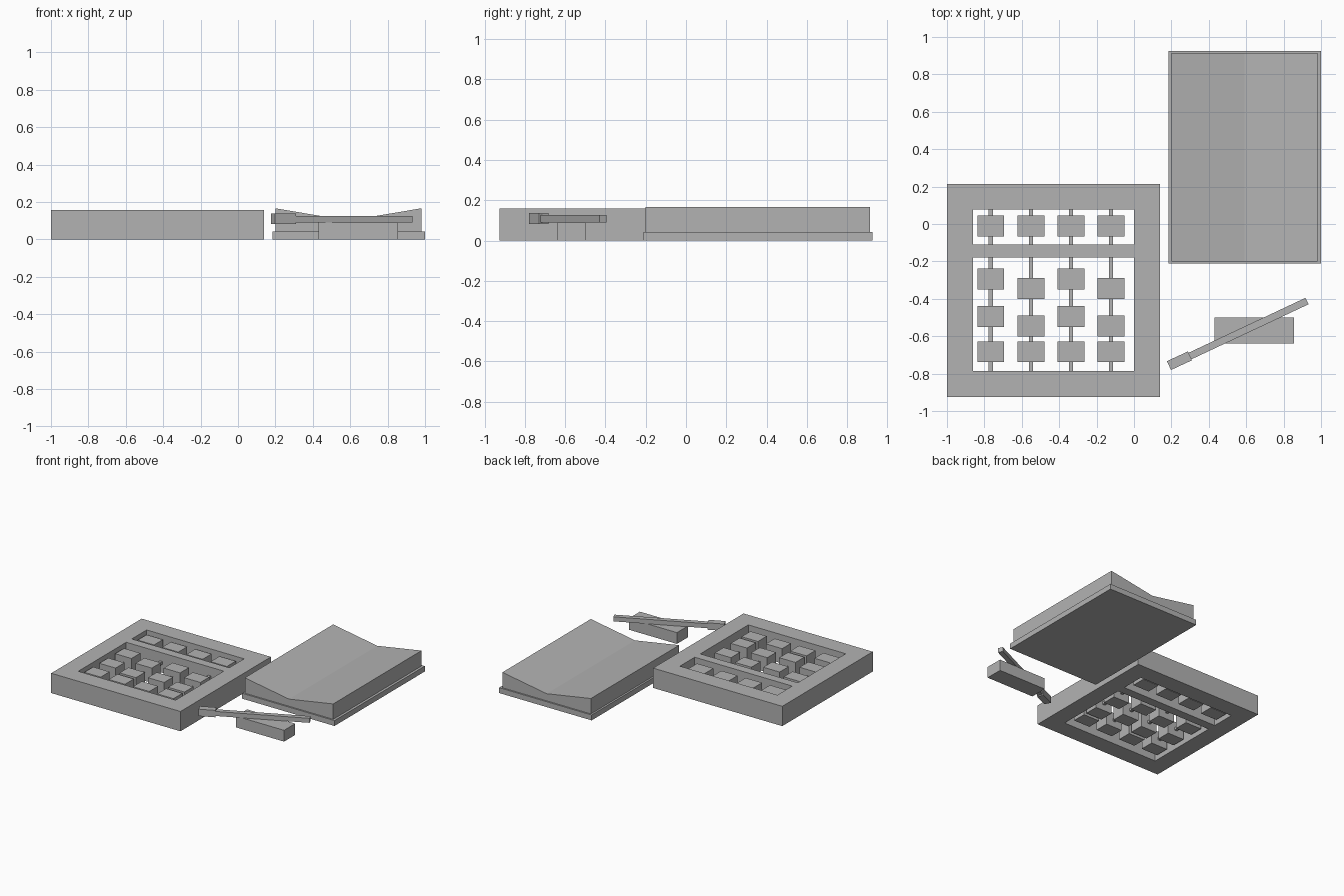
import bpy, bmesh, math
from mathutils import Matrix, Vector

if "Cube" in bpy.data.objects:
    bpy.data.objects.remove(bpy.data.objects["Cube"])

grey = bpy.data.materials.new("plain grey")
grey.diffuse_color = (0.45, 0.45, 0.45, 1)
grey.use_nodes = True
grey.node_tree.nodes["Principled BSDF"].inputs["Base Color"].default_value = grey.diffuse_color


def finish(name, bm):
    bmesh.ops.recalc_face_normals(bm, faces=bm.faces)
    me = bpy.data.meshes.new(name)
    bm.to_mesh(me)
    bm.free()
    me.materials.append(grey)
    ob = bpy.data.objects.new(name, me)
    bpy.context.collection.objects.link(ob)
    return ob


def box(name, x0, x1, y0, y1, z0, z1, angle=0.0):
    """Box between bounds, optionally turned about its own vertical axis."""
    bm = bmesh.new()
    bmesh.ops.create_cube(bm, size=1, matrix=Matrix.Diagonal((x1 - x0, y1 - y0, z1 - z0, 1)))
    ob = finish(name, bm)
    ob.location = ((x0 + x1) / 2, (y0 + y1) / 2, (z0 + z1) / 2)
    ob.rotation_euler.z = angle
    return ob


def bar(name, start, end, width, z0, z1):
    """Horizontal bar running from start to end in plan."""
    a, b = Vector(start), Vector(end)
    c, length, d = (a + b) / 2, (b - a).length, b - a
    box(name, c.x - length / 2, c.x + length / 2, c.y - width / 2, c.y + width / 2,
        z0, z1, math.atan2(d.y, d.x))


# Abacus frame: grid of cells with two openings left out, extruded upward
xs = [-1.0, -0.86, 0.0, 0.14]
ys = [-0.925, -0.785, -0.18, -0.11, 0.077, 0.215]
H = 0.158
bm = bmesh.new()
grid = [[bm.verts.new((x, y, 0)) for y in ys] for x in xs]
for i in range(3):
    for j in range(5):
        if (i, j) not in ((1, 1), (1, 3)):
            bm.faces.new((grid[i][j], grid[i + 1][j], grid[i + 1][j + 1], grid[i][j + 1]))
top = bmesh.ops.extrude_face_region(bm, geom=bm.faces[:])["geom"]
bmesh.ops.translate(bm, vec=(0, 0, H), verts=[v for v in top if isinstance(v, bmesh.types.BMVert)])
finish("abacus_frame", bm)

# Abacus rods and beads, lower beads alternate between two arrangements
for col in range(4):
    x = -0.766 + 0.2143 * col
    box(f"abacus_rod_{col}", x - 0.011, x + 0.011, -0.785, 0.077, H / 2 - 0.011, H / 2 + 0.011)
    shift = -0.05 * (col % 2)
    for row, y in enumerate((-0.011, -0.295 + shift, -0.495 + shift, -0.683)):
        box(f"abacus_bead_{col}_{row}", x - 0.072, x + 0.072, y - 0.056, y + 0.056, 0.02, 0.138)

# Open book: flat cover and a V-topped page block
box("book_cover", 0.185, 1.0, -0.212, 0.925, 0, 0.043)
profile = [(0.2, 0.043), (0.98, 0.043), (0.98, 0.166), (0.59, 0.1), (0.2, 0.166)]
bm = bmesh.new()
face = bm.faces.new([bm.verts.new((x, -0.2, z)) for x, z in profile])
ext = bmesh.ops.extrude_face_region(bm, geom=[face])["geom"]
bmesh.ops.translate(bm, vec=(0, 1.113, 0), verts=[v for v in ext if isinstance(v, bmesh.types.BMVert)])
finish("book_pages", bm)

# Brush lying on its rest
box("brush_rest", 0.43, 0.855, -0.64, -0.5, 0, 0.09)
bar("brush_handle", (0.295, -0.708), (0.925, -0.412), 0.038, 0.09, 0.126)
bar("brush_head", (0.187, -0.757), (0.299, -0.705), 0.052, 0.082, 0.137)
